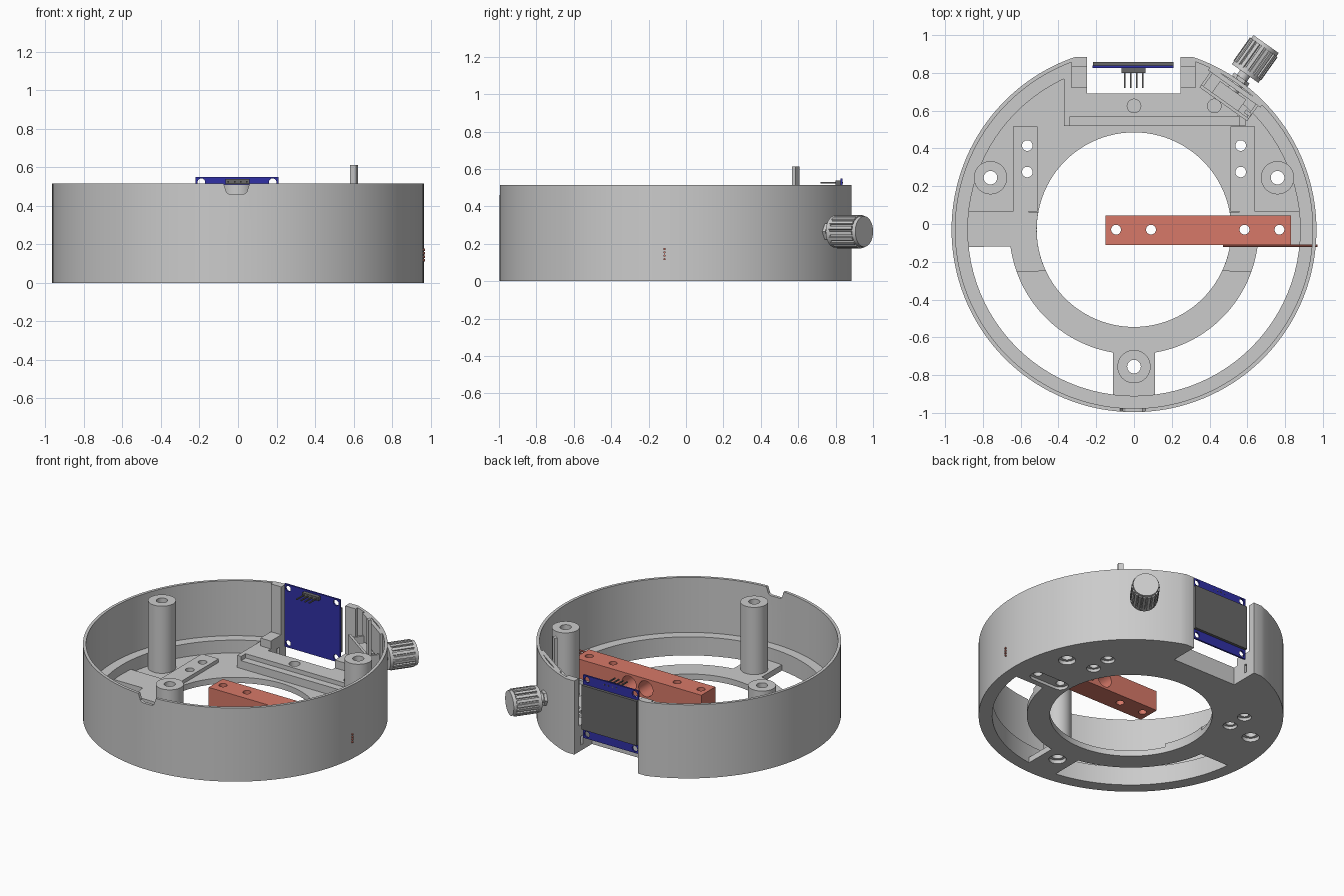
import bpy, bmesh, math
from mathutils import Matrix, Vector

if "Cube" in bpy.data.objects:
    bpy.data.objects.remove(bpy.data.objects["Cube"])

CX, CY = 0.0, -0.03          # ring centre
H = 0.515                    # shell height
XZ = Matrix.Rotation(math.pi / 2, 4, 'X')   # profile drawn in x-z, extruded along -y


def material(name, rgb):
    m = bpy.data.materials.new(name)
    m.diffuse_color = (*rgb, 1)
    m.use_nodes = True
    m.node_tree.nodes["Principled BSDF"].inputs["Base Color"].default_value = m.diffuse_color
    return m


RED = material("red", (0.68, 0.19, 0.14))
BLUE = material("blue", (0.03, 0.03, 0.38))
DARK = material("dark", (0.14, 0.14, 0.14))


def prism(name, pts, z0, z1, mat=None, m=Matrix()):
    bm = bmesh.new()
    lo = [bm.verts.new((x, y, z0)) for x, y in pts]
    hi = [bm.verts.new((x, y, z1)) for x, y in pts]
    bm.faces.new(lo)
    bm.faces.new(hi)
    n = len(pts)
    for i in range(n):
        j = (i + 1) % n
        bm.faces.new((lo[i], lo[j], hi[j], hi[i]))
    bm.transform(m)
    bmesh.ops.recalc_face_normals(bm, faces=bm.faces)
    me = bpy.data.meshes.new(name)
    bm.to_mesh(me)
    bm.free()
    ob = bpy.data.objects.new(name, me)
    bpy.context.collection.objects.link(ob)
    if mat:
        me.materials.append(mat)
    return ob


def arc(r, a0=0, a1=360, n=96, c=(CX, CY)):
    full = abs(a1 - a0) == 360
    k = n if full else n + 1
    return [(c[0] + r * math.cos(math.radians(a0 + (a1 - a0) * i / n)),
             c[1] + r * math.sin(math.radians(a0 + (a1 - a0) * i / n))) for i in range(k)]


def rect(x0, x1, y0, y1):
    return [(x0, y0), (x1, y0), (x1, y1), (x0, y1)]


def box(name, x0, x1, y0, y1, z0, z1, mat=None, m=Matrix()):
    return prism(name, rect(x0, x1, y0, y1), z0, z1, mat, m)


def flat_circle(r, flat):
    """Circle outline cut off flat at the back (y = flat)."""
    a = math.degrees(math.asin((flat - CY) / r))
    return arc(r, 180 - a, 360 + a, 128)


def cyl(x, y, r, z0, z1, n=32, name="cutter", m=Matrix(), mat=None):
    return prism(name, arc(r, n=n, c=(x, y)), z0, z1, mat, m)


def cut(ob, *cutters):
    for c in cutters:
        mod = ob.modifiers.new("cut", 'BOOLEAN')
        mod.object, mod.operation, mod.solver = c, 'DIFFERENCE', 'EXACT'
    dg = bpy.context.evaluated_depsgraph_get()
    me = bpy.data.meshes.new_from_object(ob.evaluated_get(dg))
    ob.modifiers.clear()
    ob.data = me
    for c in cutters:
        bpy.data.objects.remove(c)
    return ob


def mirrored(pts, s):
    return [(s * x, y) for x, y in pts]


def window():
    return box("cutter", -0.25, 0.245, 0.69, 1.1, -0.1, 0.7)


POSTS = [(-0.76, 0.245), (0.76, 0.245), (0, -0.755)]
PAD_HOLES = [(s * 0.565, y) for s in (-1, 1) for y in (0.275, 0.415)]
CELL_HOLES = [-0.095, 0.09, 0.585, 0.77]

# outer shell: thin wall, back flat, display window and front notch
notch = prism("cutter", [(-0.08, 0.6), (-0.075, 0.515), (-0.06, 0.47), (-0.045, 0.46),
                         (0.03, 0.46), (0.045, 0.47), (0.06, 0.515), (0.065, 0.6)], 0.85, 1.1, m=XZ)
cut(prism("outer_shell", flat_circle(0.966, 0.885), 0, H),
    prism("cutter", flat_circle(0.946, 0.862), -0.1, 0.7), window(), notch)
# inner ledge at the foot of the wall
cut(prism("inner_ledge", flat_circle(0.95, 0.87), 0, 0.13),
    prism("cutter", arc(0.88), -0.1, 0.3), window())

# floor with centre hole, two arc openings and screw holes
opening = arc(0.88, -5.9, -82.8, 40) + arc(0.66, -80.4, -7.8, 40)
cut(prism("floor_plate", flat_circle(0.9, 0.85), 0, 0.04),
    prism("cutter", arc(0.515), -0.1, 0.3), window(),
    *[prism("cutter", mirrored(opening, s), -0.1, 0.3) for s in (-1, 1)],
    *[cyl(x, y, 0.036, -0.1, 0.2) for x, y in POSTS],
    *[cyl(x, y, 0.055, -0.1, 0.025) for x, y in POSTS],
    *[cyl(x, y, 0.028, -0.1, 0.2) for x, y in PAD_HOLES],
    *[cyl(x, y, 0.045, -0.1, 0.02) for x, y in PAD_HOLES],
    prism("cutter", arc(0.05, 90, 270, 12, (0.585, -0.03)) + arc(0.05, -90, 90, 12, (0.77, -0.03)), -0.1, 0.02),
    *[cyl(x, -0.03, 0.028, -0.1, 0.2) for x in CELL_HOLES[2:]])

# raised side plates and screw pads
side = arc(0.885, 6.2, -5.9, 12) + arc(0.66, -7.8, -19.5, 12) + arc(0.515, -25.3, 10.6, 24)
for s, tag in ((-1, "left"), (1, "right")):
    plate = prism("side_plate_" + tag, mirrored(side, s), 0.03, 0.065)
    if s > 0:
        cut(plate, *[cyl(x, -0.03, 0.028, -0.1, 0.2) for x in CELL_HOLES[2:]])
    cut(prism("screw_pad_" + tag, mirrored(rect(0.51, 0.64, 0.065, 0.515), s), 0.03, 0.065),
        *[cyl(x, y, 0.028, -0.1, 0.2) for x, y in PAD_HOLES if x * s > 0])

# tall screw posts
for i, (x, y) in enumerate(POSTS):
    cut(cyl(x, y, 0.088, 0.03, 0.51, 48, "post_%d" % (i + 1)), cyl(x, y, 0.036, -0.1, 0.7))

# display shelf with stepped front rail
cut(prism("display_shelf", [(-0.37, 0.57), (0.55, 0.57), (0.55, 0.66), (0.37, 0.79), (-0.37, 0.79)], 0.03, 0.125),
    window(), cyl(0, 0.625, 0.036, 0.06, 0.3), cyl(0.425, 0.625, 0.036, 0.06, 0.3))
box("shelf_rail", -0.37, 0.59, 0.52, 0.57, 0.03, 0.095)
for x0, x1, tag in ((-0.37, -0.34, "left"), (0.555, 0.59, "right")):
    box("rail_end_" + tag, x0, x1, 0.52, 0.57, 0.03, 0.125)
# window jambs and little brackets
for x0, x1, tag in ((-0.33, -0.25, "left"), (0.245, 0.325, "right")):
    box("window_jamb_" + tag, x0, x1, 0.835, 0.875, 0, H)
    box("window_bracket_" + tag, x0, x1, 0.72, 0.84, 0.1, 0.18)

# load cell bar with bolt holes and paired bores
cell = box("load_cell", -0.15, 0.83, -0.11, 0.045, 0.06, 0.2, RED)
cut(cell, *[cyl(x, -0.03, 0.026, 0, 0.4) for x in CELL_HOLES])
cut(cell, *[cyl(x, 0.13, 0.055, -0.2, 0.2, m=XZ) for x in (0.28, 0.41)])
for i in range(4):
    cyl(-0.115, 0.118 + 0.018 * i, 0.006, 0.47, 0.972, 8, "cell_wire_%d" % (i + 1),
        Matrix(((0, 0, 1, 0), (1, 0, 0, 0), (0, 1, 0, 0), (0, 0, 0, 1))), RED)

# display module
cut(box("display_board", -0.22, 0.21, 0.11, 0.55, -0.838, -0.826, BLUE, XZ),
    *[cyl(x, z, 0.02, -1, -0.7, m=XZ) for x in (-0.19, 0.18) for z in (0.14, 0.522)])
box("display_glass", -0.218, 0.208, 0.838, 0.857, 0.175, 0.485, DARK)
box("display_header", -0.065, 0.06, 0.80, 0.827, 0.512, 0.538, DARK)
for i in range(4):
    x = -0.05 + 0.032 * i
    box("header_pin_%d" % (i + 1), x - 0.004, x + 0.004, 0.72, 0.84, 0.521, 0.529, DARK)

# rotary control, built along the radial axis
n = Vector((0.58, 0.815, 0)).normalized()
ax = Matrix(((-n.y, 0, n.x, CX), (n.x, 0, n.y, CY), (0, 1, 0, 0.265), (0, 0, 0, 1)))
box("control_wall", -0.17, 0.17, -0.225, 0.25, 0.915, 0.94, m=ax)
for s, tag in ((-1, "left"), (1, "right")):
    prism("control_gusset_" + tag, rect(s * 0.155, s * 0.14, -0.16, 0.1), 0.83, 0.92, m=ax)
box("control_board", -0.155, 0.155, -0.15, 0.12, 0.815, 0.832, m=ax)
box("control_body", -0.085, 0.085, -0.08, 0.08, 0.832, 0.905, m=ax)
box("control_strip", -0.152, -0.115, 0.05, 0.348, 0.842, 0.862, m=ax)
cyl(0, 0, 0.032, 0.9, 1.03, 24, "control_bush", ax)
cyl(0, 0, 0.05, 0.966, 0.985, 6, "control_nut", ax)
ribs = []
for i in range(18):
    for f, r in ((0, 0.09), (0.6, 0.09), (0.68, 0.081), (0.92, 0.081)):
        a = 2 * math.pi * (i + f) / 18
        ribs.append((r * math.cos(a), r * math.sin(a)))
prism("knob_grip", ribs, 1.035, 1.185, m=ax)
cyl(0, 0, 0.086, 1.015, 1.04, 48, "knob_skirt", ax)
cyl(0, 0, 0.082, 1.18, 1.206, 48, "knob_cap", ax)

# smooth the round surfaces, keep the edges crisp
for ob in bpy.data.objects:
    ob.select_set(True)
bpy.context.view_layer.objects.active = cell
bpy.ops.object.shade_smooth_by_angle(angle=math.radians(30))
